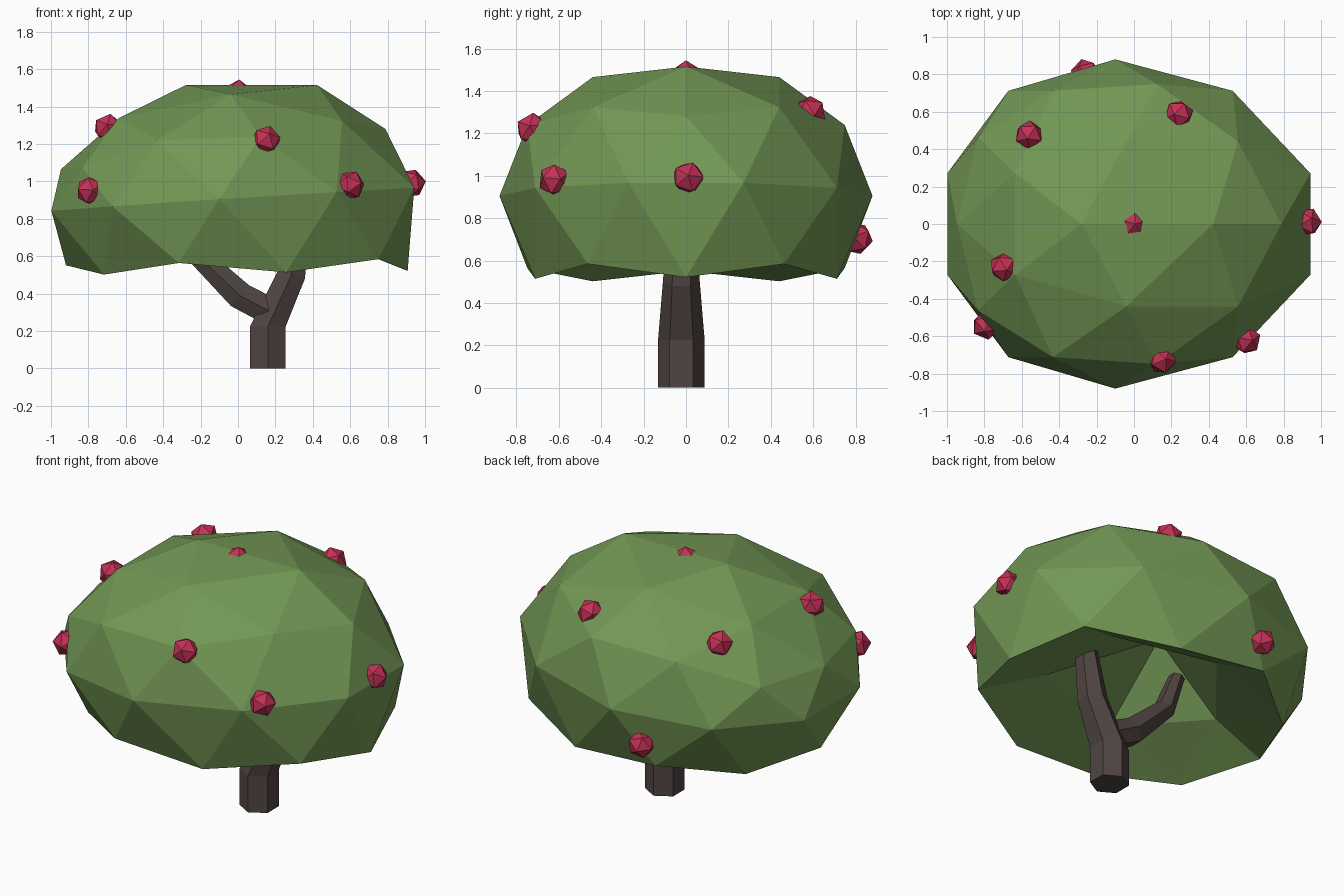
import bpy, bmesh, math
from mathutils import Vector

if "Cube" in bpy.data.objects:
    bpy.data.objects.remove(bpy.data.objects["Cube"])


def make_object(name, bm, color):
    mesh = bpy.data.meshes.new(name)
    bm.to_mesh(mesh)
    bm.free()
    obj = bpy.data.objects.new(name, mesh)
    bpy.context.collection.objects.link(obj)
    mesh.materials.append(color)
    return obj


def material(name, rgb):
    mat = bpy.data.materials.new(name)
    mat.diffuse_color = (*rgb, 1)
    mat.use_nodes = True
    mat.node_tree.nodes["Principled BSDF"].inputs["Base Color"].default_value = mat.diffuse_color
    return mat


def limb(name, rings, color, y=-0.022, sides=6):
    """Six-sided tube through rings of (x, z, radius, tilt in degrees)."""
    bm = bmesh.new()
    loops = []
    for x, z, r, tilt in rings:
        t = math.radians(tilt)
        loop = []
        for i in range(sides):
            a = math.radians(90) + i * math.tau / sides
            u = r * math.cos(a)
            loop.append(bm.verts.new((x + u * math.cos(t), y + r * math.sin(a), z - u * math.sin(t))))
        loops.append(loop)
    for lo, hi in zip(loops, loops[1:]):
        for i in range(sides):
            j = (i + 1) % sides
            bm.faces.new((lo[i], lo[j], hi[j], hi[i]))
    bm.faces.new(loops[0])
    bm.faces.new(loops[-1])
    bmesh.ops.recalc_face_normals(bm, faces=bm.faces)
    return make_object(name, bm, color)


leaf = material("leaf_green", (0.17, 0.31, 0.09))
bark = material("bark_brown", (0.08, 0.06, 0.055))
red = material("fruit_red", (0.55, 0.03, 0.09))

# Trunk and side branch
limb("trunk", [(0.16, 0, 0.11, 0), (0.16, 0.225, 0.11, 0),
               (0.285, 0.5, 0.087, 15), (0.33, 0.80, 0.065, 0)], bark)
limb("side_branch", [(0.20, 0.29, 0.085, -60), (0.01, 0.39, 0.085, -50),
                     (-0.24, 0.63, 0.062, -38), (-0.33, 0.87, 0.045, -10)], bark)

# Canopy: faceted ball, squashed and leaning, with its underside pushed up into a hollow
bm = bmesh.new()
bmesh.ops.create_icosphere(bm, subdivisions=2, radius=1)
for v in bm.verts:
    x, y, z = v.co
    if z < -0.95:        # peak of the hollow
        v.co = (-0.18, 0, 1.05)
        continue
    if z < -0.6:         # inner ring of the hollow
        v.co = (1.06 * x - 0.04, 0.93 * y, 0.71 + 0.04 * x)
        continue
    lean = -0.1 + 0.08 * x * x - 0.14 * z + 0.1 * x * x * z + 0.1 * x * (z * z - 0.5 * z)
    height = 0.905 + (0.065 + 0.1 * z) * x + 0.75 * z
    if z > 0:
        height -= 0.14 * z * z
        if x < 0:
            height -= 0.25 * z * x * x
        else:
            lean -= 0.3 * x * x * z * (1 - z)
            height -= 0.15 * x * x * z * (1 - z)
    elif x < 0:
        lean += 0.1 * x * z
    if z > 0.8 and x > 0:
        lean += 0.2 * x * x
    if z > 0.95:
        lean -= 0.04
    v.co = (1.02 * x + lean, 0.88 * y, height)
make_object("canopy", bm, leaf)

# Fruits: small icosahedra half sunk in the canopy, pointing outwards
spots = [(0, 0, 1.465), (0.24, 0.585, 1.30), (-0.56, 0.475, 1.28),
         (-0.695, -0.23, 1.285), (0.925, 0.01, 0.99), (0.60, -0.62, 0.98),
         (0.15, -0.725, 1.22), (-0.79, -0.54, 0.95), (-0.26, 0.805, 0.705)]
for i, spot in enumerate(spots):
    bm = bmesh.new()
    bmesh.ops.create_icosphere(bm, subdivisions=1, radius=0.08)
    fruit = make_object(f"fruit_{i + 1}", bm, red)
    fruit.location = spot
    outward = Vector(spot) - Vector((-0.05, 0, 0.85))
    fruit.rotation_euler = outward.to_track_quat('Z', 'Y').to_euler()
